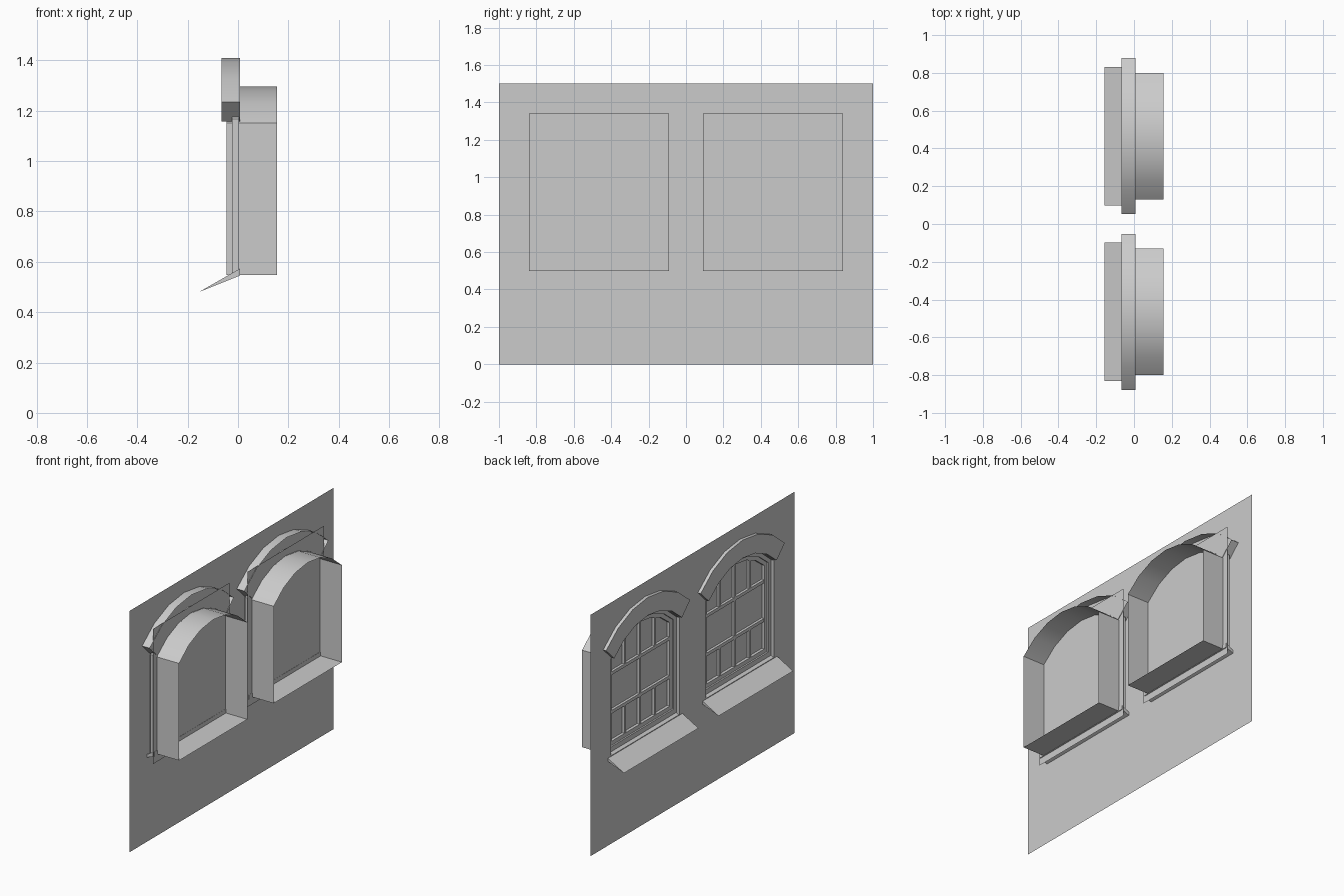
import bpy, bmesh, math

cube = bpy.data.objects.get("Cube")
if cube:
    bpy.data.objects.remove(cube, do_unlink=True)

grey = bpy.data.materials.new("plain_grey")
grey.use_nodes = True
grey.diffuse_color = (0.6, 0.6, 0.6, 1)
grey.node_tree.nodes["Principled BSDF"].inputs["Base Color"].default_value = grey.diffuse_color

WALL_X, GLASS_X, BACK_X = -0.045, 0.004, 0.155
ARC_Z, SEGS = 0.835, 6


def finish(name, bm, smooth=False, fix=True):
    if fix:
        bmesh.ops.recalc_face_normals(bm, faces=bm.faces)
    mesh = bpy.data.meshes.new(name)
    bm.to_mesh(mesh)
    bm.free()
    mesh.materials.append(grey)
    obj = bpy.data.objects.new(name, mesh)
    bpy.context.collection.objects.link(obj)
    if smooth:
        bpy.ops.object.select_all(action='DESELECT')
        obj.select_set(True)
        bpy.context.view_layer.objects.active = obj
        bpy.ops.object.shade_smooth_by_angle(angle=math.radians(30))
    return obj


def arc(cy, half, r):
    """Points (y, z) of a segmental arch."""
    a = math.asin(half / r)
    angles = [-a + 2 * a * i / SEGS for i in range(SEGS + 1)]
    return [(cy + r * math.sin(t), ARC_Z + r * math.cos(t)) for t in angles]


def opening(cy, half, r, z0):
    """Closed outline: straight sides and sill line under an arch."""
    return [(cy - half, z0)] + arc(cy, half, r) + [(cy + half, z0)]


def ring(bm, pts, x):
    return [bm.verts.new((x, y, z)) for y, z in pts]


def strip(bm, a, b, closed):
    n = len(a)
    for i in range(n if closed else n - 1):
        j = (i + 1) % n
        bm.faces.new((a[i], a[j], b[j], b[i]))


def band(name, outer, inner, x0, x1, closed, back=True):
    """Solid strip between two outlines, from x0 to x1."""
    bm = bmesh.new()
    o0, o1 = ring(bm, outer, x0), ring(bm, outer, x1)
    i0, i1 = ring(bm, inner, x0), ring(bm, inner, x1)
    strip(bm, o0, o1, closed)
    strip(bm, i1, i0, closed)
    strip(bm, i0, o0, closed)
    if back:
        strip(bm, o1, i1, closed)
    if not closed:
        for k in (0, -1):
            bm.faces.new((o0[k], o1[k], i1[k], i0[k]))
    return finish(name, bm, True)


def box(name, x0, x1, y0, y1, z0, z1):
    bm = bmesh.new()
    bmesh.ops.create_cube(bm, size=1)
    for v in bm.verts:
        v.co = (x1 if v.co.x > 0 else x0, y1 if v.co.y > 0 else y0, z1 if v.co.z > 0 else z0)
    return finish(name, bm)


def window(side, cy):
    # Deep reveal lining the opening
    bm = bmesh.new()
    outline = opening(cy, 0.335, 0.46, 0.547)
    strip(bm, ring(bm, outline, WALL_X), ring(bm, outline, BACK_X), True)
    finish(side + "_reveal", bm, True)

    # Glass sheet
    bm = bmesh.new()
    bm.faces.new(ring(bm, [(cy - 0.375, 0.5), (cy - 0.375, 1.34),
                           (cy + 0.375, 1.34), (cy + 0.375, 0.5)], GLASS_X))
    finish(side + "_glass", bm)

    # Arched hood
    band(side + "_hood", arc(cy, 0.413, 0.575), arc(cy, 0.333, 0.463),
         -0.065, 0.007, False, back=False)

    # Stepped frame and sash
    band(side + "_frame", opening(cy, 0.36, 0.49, 0.55), opening(cy, 0.31, 0.435, 0.585),
         -0.024, GLASS_X, True)
    band(side + "_sash", opening(cy, 0.312, 0.437, 0.58), opening(cy, 0.285, 0.41, 0.61),
         -0.014, GLASS_X, True)

    # Glazing bars: two rails, a full centre bar, side bars in the outer rows
    rails = (0.79, 1.03)
    for i, z in enumerate(rails):
        box(f"{side}_rail_{i}", -0.012, GLASS_X, cy - 0.29, cy + 0.29, z - 0.01, z + 0.01)
    for i, off in enumerate((-0.148, 0, 0.148)):
        top = ARC_Z + math.sqrt(0.41 ** 2 - off ** 2)
        spans = [(0.6, top)] if off == 0 else [(0.6, rails[0]), (rails[1], top)]
        for k, (z0, z1) in enumerate(spans):
            box(f"{side}_bar_{i}_{k}", -0.011, GLASS_X,
                cy + off - 0.009, cy + off + 0.009, z0, z1)

    # Sloping wedge sill
    bm = bmesh.new()
    ends = []
    for y in (cy - 0.366, cy + 0.366):
        ends.append([bm.verts.new((x, y, z)) for x, z in
                     ((-0.155, 0.48), (0.008, 0.573), (0.008, 0.545))])
    strip(bm, ends[0], ends[1], True)
    for end in ends:
        bm.faces.new(end)
    finish(side + "_sill", bm)
    return outline


outlines = [window("right", -0.465), window("left", 0.465)]

# Wall sheet pierced by both openings
bm = bmesh.new()
edges = []
for pts in [[(-1, 0), (1, 0), (1, 1.5), (-1, 1.5)]] + outlines:
    vs = ring(bm, pts, WALL_X)
    edges += [bm.edges.new((vs[i - 1], vs[i])) for i in range(len(vs))]
bmesh.ops.triangle_fill(bm, use_beauty=True, use_dissolve=False, edges=edges, normal=(1, 0, 0))
finish("wall", bm)
